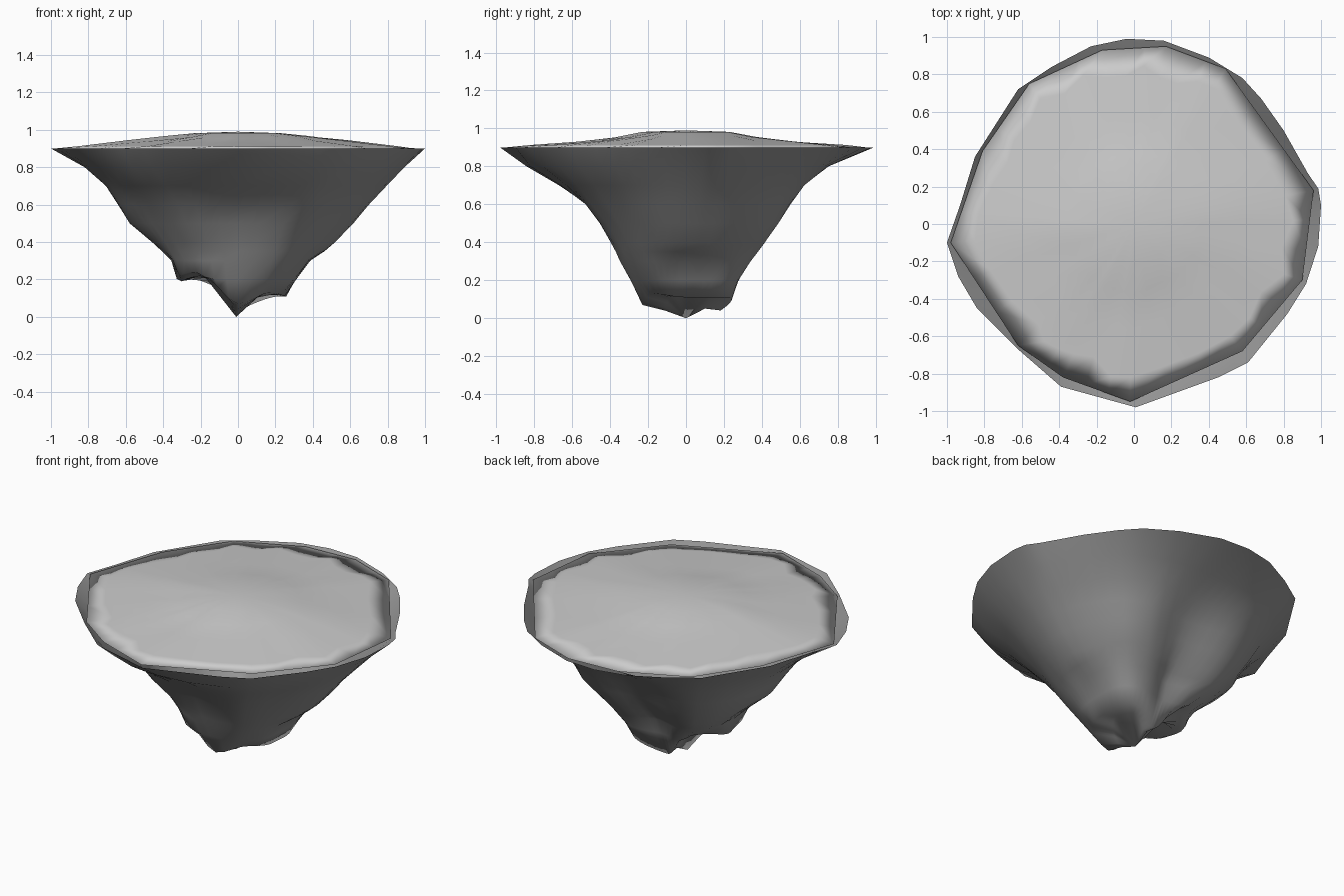
import bpy, bmesh, math, random
from mathutils import Vector, noise

if "Cube" in bpy.data.objects:
    bpy.data.objects.remove(bpy.data.objects["Cube"])

random.seed(3)

# Outline of the rock rim and of the grass cap, seen from above
RIM = [(1, .1), (.985, .19), (.93, .27), (.8, .5), (.68, .67), (.58, .78), (.4, .89),
       (.16, .98), (-.04, .99), (-.23, .95), (-.44, .84), (-.62, .72), (-.85, .36),
       (-.93, .1), (-1, -.1), (-.94, -.28), (-.84, -.45), (-.62, -.67), (-.39, -.87),
       (.01, -.98), (.45, -.82), (.61, -.74), (.82, -.48), (.92, -.32), (.985, -.12)]
CAP = [(.96, .18), (.49, .83), (.17, .95), (-.17, .93), (-.56, .75), (-.81, .39),
       (-.98, -.1), (-.62, -.65), (-.38, -.82), (-.02, -.95), (.58, -.68), (.9, -.3)]

# Rock radii at LEVELS for eight directions (0, 45 ... 315 degrees),
# then radius, height of the bottom edge and of the inner hollow
LEVELS = [.8, .7, .6, .5, .4, .35, .3, .2]
SIDES = [
    (.89, .80, .70, .61, .52, .46, .38, .31, .25, .11, .14, .14),
    (.84, .74, .66, .60, .52, .48, .44, .36, .31, .11, .16, .13),
    (.75, .60, .51, .44, .37, .33, .29, .25, .18, .04, .10, .05),
    (.82, .73, .67, .61, .52, .47, .40, .33, .26, .24, .13, .15),
    (.82, .71, .64, .57, .46, .41, .36, .32, .30, .19, .19, .23),
    (.84, .70, .58, .50, .42, .39, .36, .33, .29, .23, .15, .19),
    (.84, .67, .52, .45, .39, .36, .34, .29, .23, .07, .11, .04),
    (.87, .74, .64, .55, .47, .43, .39, .31, .24, .13, .12, .10)]
NL = len(LEVELS)


def outline_radius(poly, a):
    """Distance from the centre to a polygon outline in direction a."""
    d = Vector((math.cos(a), math.sin(a)))
    for i, p in enumerate(poly):
        p, q = Vector(p), Vector(poly[(i + 1) % len(poly)])
        e = q - p
        den = d.x * e.y - d.y * e.x
        if abs(den) < 1e-9:
            continue
        t = (p.x * e.y - p.y * e.x) / den
        u = (p.x * d.y - p.y * d.x) / den
        if t > 0 and -1e-6 <= u <= 1 + 1e-6:
            return t
    return 1.0


def side_at(a):
    """Blend the two nearest direction profiles."""
    f = (a / math.tau * 8) % 8
    i = int(f)
    w = f - i
    w = w * w * (3 - 2 * w)
    return [p * (1 - w) + q * w for p, q in zip(SIDES[i % 8], SIDES[(i + 1) % 8])]


def loft(name, rings, tip, shade, flip=False):
    """Skin a stack of rings and close the last one with a tip."""
    bm = bmesh.new()
    rows = [[bm.verts.new(p) for p in r] for r in rings]
    n = len(rows[0])
    for a, b in zip(rows, rows[1:]):
        for i in range(n):
            j = (i + 1) % n
            f = [a[i], a[j], b[j], b[i]]
            bm.faces.new(f[::-1] if flip else f)
    t = bm.verts.new(tip)
    for i in range(n):
        f = [rows[-1][i], rows[-1][(i + 1) % n], t]
        bm.faces.new(f[::-1] if flip else f)
    me = bpy.data.meshes.new(name)
    bm.to_mesh(me)
    bm.free()
    for p in me.polygons:
        p.use_smooth = True
    mat = bpy.data.materials.new(name)
    mat.diffuse_color = (*shade, 1)
    mat.use_nodes = True
    mat.node_tree.nodes["Principled BSDF"].inputs["Base Color"].default_value = mat.diffuse_color
    me.materials.append(mat)
    ob = bpy.data.objects.new(name, me)
    bpy.context.collection.objects.link(ob)
    return ob


# Rock body: open at the top, tapering to a lumpy point
angles = sorted(math.atan2(y, x) % math.tau for x, y in RIM)
angles += [a + ((b - a) % math.tau) / 2 for a, b in zip(angles, angles[1:] + angles[:1])]
angles = sorted(a % math.tau for a in angles)
columns = []
for a in angles:
    s = side_at(a)
    edge_r, edge_z, in_r, in_z = s[NL:]
    pts = [(outline_radius(RIM, a), .9)]
    pts += [(r, max(z, edge_z + .01)) for r, z in zip(s, LEVELS)]
    pts += [(edge_r, edge_z), (in_r, in_z)]
    col = []
    for k, (r, z) in enumerate(pts):
        d = Vector((math.cos(a), math.sin(a), 0))
        if 0 < k <= NL:
            r += .018 * noise.noise(d * 3 + Vector((0, 0, z * 5))) * min(1, k / 3)
        col.append((d.x * r, d.y * r, z))
    columns.append(col)
loft("rock_body", list(zip(*columns)), (-.01, 0, 0), (.3, .3, .3), flip=True)

# Grass cap: low dome, longer in x, with its ragged edge folded under
dome = [(.94, .885), (1, .9), (.87, .913), (.6, .937), (.4, .959), (.24, .982)]
cap_rings = []
for k, (s, z) in enumerate(dome):
    ring = []
    for i, p in enumerate(CAP):
        q = CAP[(i + 1) % len(CAP)]
        for w in (0, .33, .67):
            x, y = p[0] + (q[0] - p[0]) * w, p[1] + (q[1] - p[1]) * w
            t, h = s, z
            if k == 2:
                t += random.uniform(-.05, .04)
            if 2 < k < 5:
                h += .007 * math.cos(2 * math.atan2(y, x)) + random.uniform(-.003, .003)
            ring.append((x * t, y * t, h))
    cap_rings.append(ring)
loft("grass_cap", cap_rings, (0, 0, .99), (.8, .8, .82))
